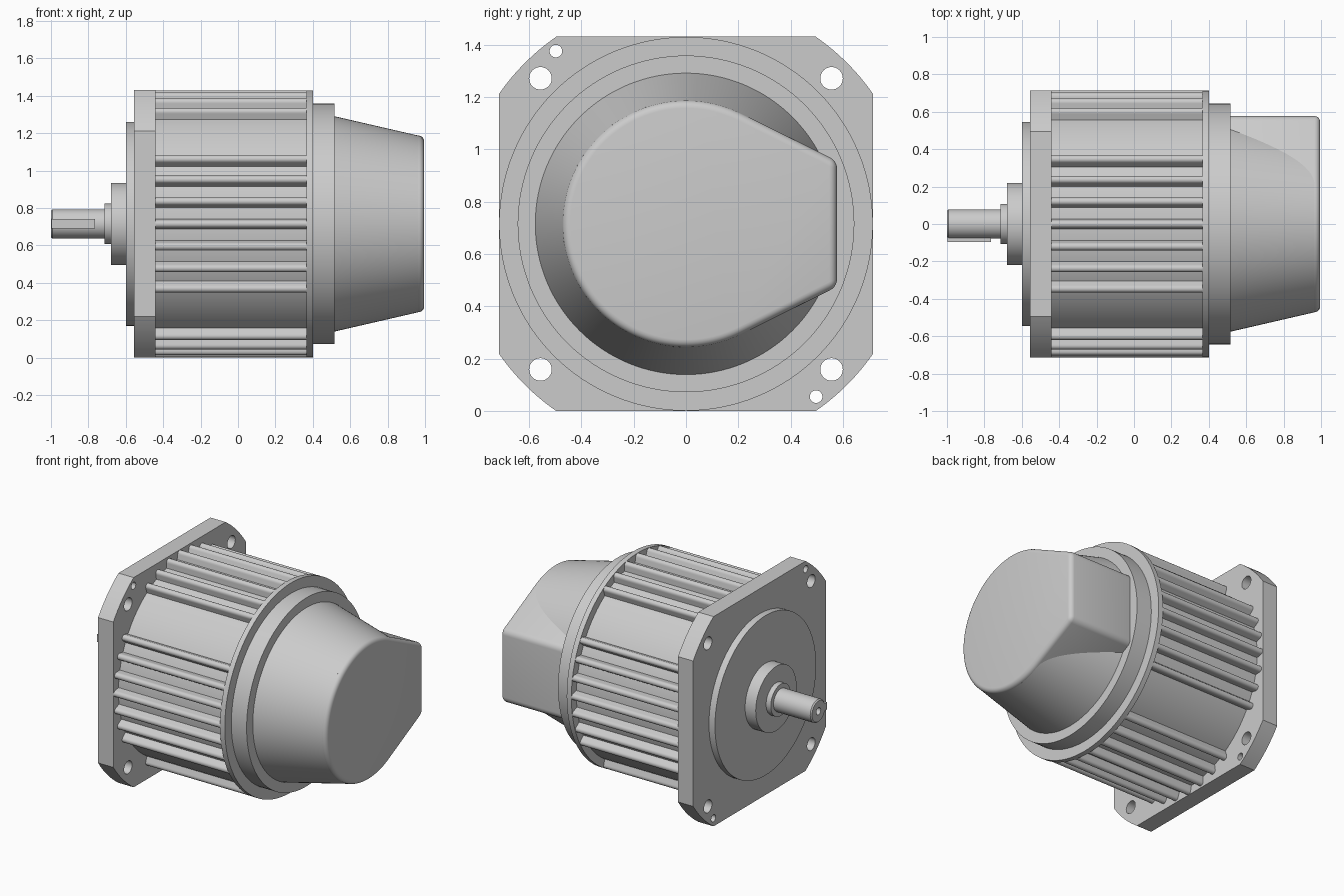
import bpy, bmesh, math
from mathutils import Matrix, Vector

if "Cube" in bpy.data.objects:
    bpy.data.objects.remove(bpy.data.objects["Cube"], do_unlink=True)

AXIS_Z = 0.715  # height of the shaft axis
CENTRE = Vector((0, 0, AXIS_Z))

grey = bpy.data.materials.new("metal grey")
grey.use_nodes = True
colour = (0.6, 0.6, 0.6, 1)
grey.diffuse_color = colour
grey.node_tree.nodes["Principled BSDF"].inputs["Base Color"].default_value = colour


def finish(name, bm):
    bmesh.ops.recalc_face_normals(bm, faces=bm.faces)
    mesh = bpy.data.meshes.new(name)
    bm.to_mesh(mesh)
    bm.free()
    mesh.materials.append(grey)
    obj = bpy.data.objects.new(name, mesh)
    obj.location = CENTRE
    bpy.context.collection.objects.link(obj)
    return obj


def smooth(obj, angle=30):
    bpy.ops.object.select_all(action='DESELECT')
    obj.select_set(True)
    bpy.context.view_layer.objects.active = obj
    bpy.ops.object.shade_smooth_by_angle(angle=math.radians(angle))


def apply_modifiers(obj):
    bpy.context.view_layer.objects.active = obj
    for mod in list(obj.modifiers):
        bpy.ops.object.modifier_apply(modifier=mod.name)


def lathe(name, profile, steps=96):
    """Spin (x, radius) points about the shaft axis."""
    bm = bmesh.new()
    verts = [bm.verts.new((x, 0, r)) for x, r in profile]
    edges = [bm.edges.new(pair) for pair in zip(verts, verts[1:])]
    bmesh.ops.spin(bm, geom=verts + edges, cent=(0, 0, 0), axis=(1, 0, 0),
                   angle=math.tau, steps=steps)
    bmesh.ops.remove_doubles(bm, verts=bm.verts, dist=1e-5)
    obj = finish(name, bm)
    smooth(obj)
    return obj


def prism(bm, outline, x0, x1, turn=0):
    """Extrude a (y, z) outline along the shaft axis."""
    face = bm.faces.new([bm.verts.new((x0, y, z)) for y, z in outline])
    new = bmesh.ops.extrude_face_region(bm, geom=[face])["geom"]
    moved = [g for g in new if isinstance(g, bmesh.types.BMVert)]
    base = [v for v in bm.verts if v.is_valid and v not in moved][-len(outline):]
    bmesh.ops.translate(bm, verts=moved, vec=(x1 - x0, 0, 0))
    bmesh.ops.rotate(bm, verts=base + moved, cent=(0, 0, 0),
                     matrix=Matrix.Rotation(turn, 3, 'X'))


def arc(radius, start, end, count, cy=0, cz=0):
    angles = [start + (end - start) * i / (count - 1) for i in range(count)]
    return [(cy + radius * math.cos(a), cz + radius * math.sin(a)) for a in angles]


# Square mounting flange with arc corners
half = 0.715
corner_r = 0.87
a0 = math.acos(half / corner_r)
outline = []
for k in range(4):
    q = k * math.pi / 2
    outline += arc(corner_r, q + a0, q + math.pi / 2 - a0, 12)
bm = bmesh.new()
prism(bm, outline, -0.555, -0.44)
flange = finish("mounting_flange", bm)

# Bolt holes and two small dowel holes
bm = bmesh.new()
holes = [(sy * 0.556, sz * 0.556, 0.043) for sy in (-1, 1) for sz in (-1, 1)]
holes += [(-0.497, 0.66, 0.024), (0.497, -0.66, 0.024)]
for y, z, r in holes:
    prism(bm, arc(r, 0, math.tau, 33, y, z)[:-1], -0.65, -0.35)
cutter = finish("hole_cutter", bm)
cutter.hide_render = True
cut = flange.modifiers.new("holes", 'BOOLEAN')
cut.operation = 'DIFFERENCE'
cut.solver = 'EXACT'
cut.object = cutter
apply_modifiers(flange)
bpy.data.objects.remove(cutter, do_unlink=True)
smooth(flange)

# Front discs and shaft
lathe("pilot_disc", [(-0.55, 0), (-0.55, 0.545), (-0.6, 0.545), (-0.6, 0)])
lathe("bearing_boss", [(-0.59, 0), (-0.59, 0.22), (-0.68, 0.22), (-0.68, 0)], 64)
lathe("shaft_collar", [(-0.67, 0), (-0.67, 0.108), (-0.715, 0.108), (-0.715, 0)], 48)
lathe("shaft", [(-0.7, 0), (-0.7, 0.078), (-0.992, 0.078), (-1, 0.07),
                (-1, 0.024), (-0.95, 0.02), (-0.94, 0)], 48)
bm = bmesh.new()
prism(bm, [(-0.096, -0.025), (-0.04, -0.025), (-0.04, 0.025), (-0.096, 0.025)],
      -0.998, -0.765)
finish("shaft_key", bm)

# Ribbed motor body
lathe("body_core", [(-0.45, 0), (-0.45, 0.66), (0.37, 0.66), (0.37, 0)])
bm = bmesh.new()
tip, root = 0.021, 0.03
fin = [(-root, 0.645)] + arc(tip, math.pi, 0, 9, 0, 0.692) + [(root, 0.645)]
for k in range(36):
    if k % 9 not in (4, 5):  # plain panels on the diagonals
        prism(bm, fin, -0.445, 0.37, math.radians(10 * k))
fins = finish("cooling_fins", bm)
smooth(fins)

# Rear rings and tapered cover
lathe("rear_rim", [(0.365, 0), (0.365, 0.714), (0.4, 0.714), (0.4, 0)], 128)
lathe("rear_step", [(0.39, 0), (0.39, 0.643), (0.515, 0.643), (0.515, 0)], 128)
cover_r = 0.472
lathe("cover_cone", [(0.51, 0), (0.51, 0.577), (0.965, cover_r), (0.965, 0)], 128)

# Terminal housing: round at one side, flat-sided towards the other
tangent = math.radians(63.4)
side = arc(cover_r, tangent, math.tau - tangent, 90)
bm = bmesh.new()
prism(bm, side + [(0.577, -0.24), (0.577, 0.24)], 0.45, 0.995)
housing = finish("terminal_housing", bm)
bevel = housing.modifiers.new("rounding", 'BEVEL')
bevel.width = 0.03
bevel.segments = 5
bevel.limit_method = 'ANGLE'
bevel.angle_limit = math.radians(30)
apply_modifiers(housing)
smooth(housing)
